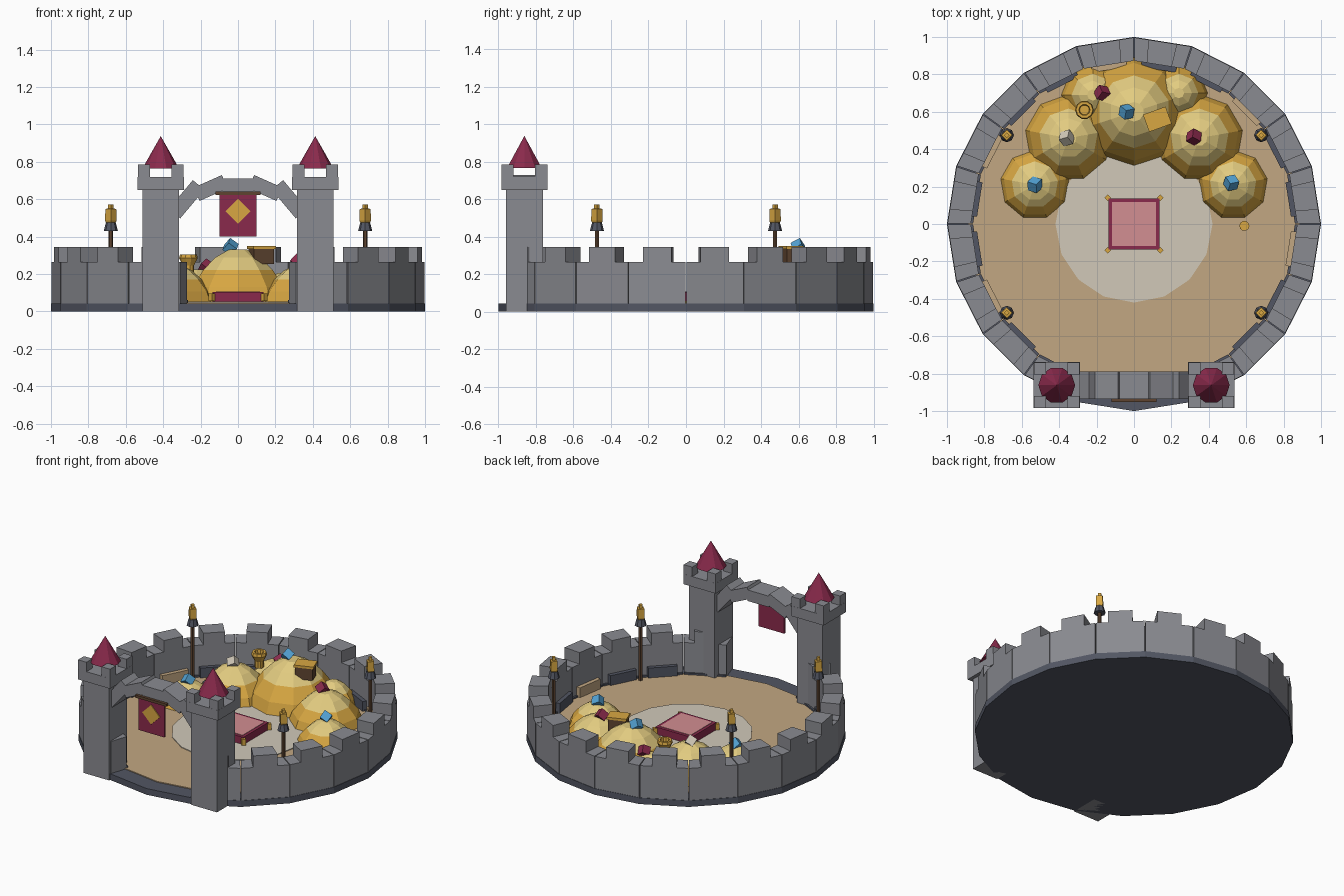
import bpy, bmesh, math
from mathutils import Matrix, Vector, Euler

if "Cube" in bpy.data.objects:
    bpy.data.objects.remove(bpy.data.objects["Cube"])


def mat(name, r, g, b):
    m = bpy.data.materials.new(name)
    lin = [((c / 255 + 0.055) / 1.055) ** 2.4 for c in (r, g, b)]
    m.diffuse_color = (*lin, 1)
    m.use_nodes = True
    m.node_tree.nodes["Principled BSDF"].inputs["Base Color"].default_value = m.diffuse_color
    return m


GREY = mat("wall_grey", 138, 139, 145)
SLATE = mat("dark_slate", 82, 86, 99)
SAND = mat("sand", 194, 167, 130)
STONE = mat("pale_stone", 209, 201, 185)
RED = mat("crimson", 138, 42, 76)
PINK = mat("rose", 210, 142, 146)
GOLD = mat("gold", 216, 167, 66)
PALE = mat("pale_gold", 226, 203, 128)
BROWN = mat("brown", 94, 68, 48)
BLUE = mat("gem_blue", 84, 164, 214)


def finish(name, bm, *mats):
    bmesh.ops.recalc_face_normals(bm, faces=bm.faces)
    me = bpy.data.meshes.new(name)
    bm.to_mesh(me)
    bm.free()
    for m in mats:
        me.materials.append(m)
    ob = bpy.data.objects.new(name, me)
    bpy.context.collection.objects.link(ob)
    return ob


def box(name, loc, size, m, rot=(0, 0, 0)):
    bm = bmesh.new()
    bmesh.ops.create_cube(bm, size=1)
    bmesh.ops.transform(bm, verts=bm.verts, matrix=Matrix.LocRotScale(
        Vector(loc), Euler([math.radians(a) for a in rot]), Vector(size)))
    return finish(name, bm, m)


def lathe(name, loc, profile, n, mats, bands=None, turn=0):
    """Stack of n-sided rings (radius, z); bands gives a material per band."""
    bm = bmesh.new()
    rings = []
    for r, z in profile:
        if r < 1e-4:
            rings.append([bm.verts.new((loc[0], loc[1], loc[2] + z))])
            continue
        rings.append([bm.verts.new((loc[0] + r * math.cos(turn + k * math.tau / n),
                                    loc[1] + r * math.sin(turn + k * math.tau / n),
                                    loc[2] + z)) for k in range(n)])
    for j, (a, b) in enumerate(zip(rings, rings[1:])):
        for k in range(n):
            q = [a[k], a[(k + 1) % n]]
            q += [b[0]] if len(b) == 1 else [b[(k + 1) % n], b[k]]
            f = bm.faces.new(q)
            f.material_index = bands[j] if bands else 0
    bm.faces.new(rings[0])
    if len(rings[-1]) > 1:
        bm.faces.new(rings[-1]).material_index = bands[-1] if bands else 0
    return finish(name, bm, *mats)


def wedge(name, mid, half, r0, r1, z0, z1, m):
    """Straight-sided ring piece; r0 and r1 are measured at its middle."""
    bm = bmesh.new()
    vs = []
    for z in (z0, z1):
        for r, s in ((r0, -1), (r1, -1), (r1, 1), (r0, 1)):
            a = math.radians(mid + s * half)
            q = r / math.cos(math.radians(half))
            vs.append(bm.verts.new((q * math.cos(a), q * math.sin(a), z)))
    bm.faces.new(vs[:4])
    bm.faces.new(vs[4:])
    for k in range(4):
        l = (k + 1) % 4
        bm.faces.new((vs[k], vs[l], vs[l + 4], vs[k + 4]))
    return finish(name, bm, m)


# Base and floor
lathe("plinth", (0, 0, 0), [(1, 0), (1, 0.043)], 20, [SLATE])
lathe("arena_floor", (0, 0, 0.03), [(0.885, 0), (0.885, 0.019)], 20, [SAND])
lathe("floor_circle", (0, 0, 0.04), [(0.42, 0), (0.42, 0.014)], 16, [STONE])

# Ring wall with merlons and inner foot panels; the two front segments are the gate
for i in range(20):
    if i in (14, 15):
        continue
    a = 9 + 18 * i
    wedge("wall_segment", a, 8.85, 0.862, 0.985, 0.04, 0.265, GREY)
    wedge("merlon", a, 4.5, 0.862, 0.985, 0.26, 0.345, GREY)
    if i not in (13, 16):
        tan = i in (2, 5, 8, 11, 19)
        wedge("inner_panel", a, 6.3, 0.835, 0.87, 0.05, 0.118, SAND if tan else SLATE)
    wedge("wall_foot", a, 8.85, 0.85, 0.87, 0.04, 0.06, SLATE)

# Gate towers
for s in (-1, 1):
    x, y = 0.413 * s, -0.862
    box("tower_shaft", (x, y, 0.33), (0.197, 0.197, 0.66), GREY)
    box("tower_cap", (x, y, 0.685), (0.246, 0.246, 0.07), GREY)
    for dx in (-1, 1):
        for dy in (-1, 1):
            box("tower_merlon", (x + dx * 0.09, y + dy * 0.09, 0.75),
                (0.065, 0.065, 0.07), GREY)
    lathe("tower_roof", (x, y, 0.765), [(0.098, 0), (0, 0.172)], 10, [RED])
    # Arch side stones
    box("arch_stone", (0.146 * s, -0.862, 0.66), (0.165, 0.145, 0.078), GREY, (0, 24 * s, 0))
    box("arch_stone", (0.275 * s, -0.862, 0.60), (0.2, 0.145, 0.08), GREY, (0, 50 * s, 0))
box("arch_keystone", (0, -0.862, 0.674), (0.165, 0.145, 0.076), GREY)

# Banner
box("banner_cloth", (0, -0.94, 0.517), (0.196, 0.012, 0.23), RED)
box("banner_rod", (0, -0.942, 0.632), (0.24, 0.022, 0.018), BROWN)
box("banner_diamond", (0, -0.948, 0.535), (0.095, 0.008, 0.095), GOLD, (0, 45, 0))

# Torches
for sx in (-1, 1):
    for sy in (-1, 1):
        p = (0.68 * sx, 0.475 * sy, 0)
        lathe("torch_pole", p, [(0.013, 0.04), (0.013, 0.44)], 6, [BROWN])
        lathe("torch_bowl", p, [(0.038, 0.43), (0.026, 0.475)], 8, [SLATE])
        lathe("torch_flame", p, [(0.024, 0.47), (0.031, 0.485), (0.029, 0.548),
                                 (0.015, 0.55), (0.015, 0.572)], 4, [GOLD])

# Central cushion
box("cushion_base", (0, 0, 0.078), (0.275, 0.275, 0.052), RED)
box("cushion_top", (0, 0, 0.104), (0.236, 0.236, 0.006), PINK)
for sx in (-1, 1):
    for sy in (-1, 1):
        lathe("cushion_tassel", (0.14 * sx, 0.14 * sy, 0.055),
              [(0.018, 0), (0.018, 0.042)], 4, [GOLD])

# Treasure heaps: gold skirt with a pale cap
for x, y, r, h, n in ((0, 0.6, 0.29, 0.285, 10), (-0.35, 0.46, 0.235, 0.205, 9),
                      (0.35, 0.46, 0.235, 0.205, 9), (-0.53, 0.21, 0.187, 0.135, 9),
                      (0.53, 0.21, 0.187, 0.15, 9), (-0.22, 0.69, 0.17, 0.18, 8),
                      (0.24, 0.7, 0.155, 0.16, 8)):
    lathe("gold_heap", (x, y, 0.045),
          [(r, 0), (r * 0.9, h * 0.3), (r * 0.67, h * 0.62), (r * 0.45, h * 0.85),
           (r * 0.18, h)], n, [GOLD, PALE], [0, 0, 1, 1], math.pi / 2)

# Gems on the heaps
for x, y, z, m in ((-0.04, 0.6, 0.345, BLUE), (-0.53, 0.21, 0.19, BLUE),
                   (0.52, 0.22, 0.212, BLUE), (-0.36, 0.46, 0.262, STONE),
                   (0.32, 0.465, 0.262, RED), (-0.17, 0.7, 0.235, RED)):
    box("gem", (x, y, z), (0.056, 0.056, 0.056), m, (35, 35, 20 + 200 * x))

# Chest, goblet and loose coin
box("chest_body", (0.125, 0.56, 0.295), (0.115, 0.085, 0.085), BROWN, (0, 0, 20))
box("chest_lid", (0.125, 0.56, 0.342), (0.128, 0.098, 0.016), GOLD, (0, 0, 20))
lathe("goblet", (-0.265, 0.61, 0.2),
      [(0.03, 0), (0.03, 0.045), (0.05, 0.085), (0.045, 0.105), (0.03, 0.105), (0.026, 0.08)],
      10, [GOLD])
lathe("loose_coin", (0.59, -0.01, 0.045), [(0.027, 0), (0.027, 0.013)], 10, [GOLD])
